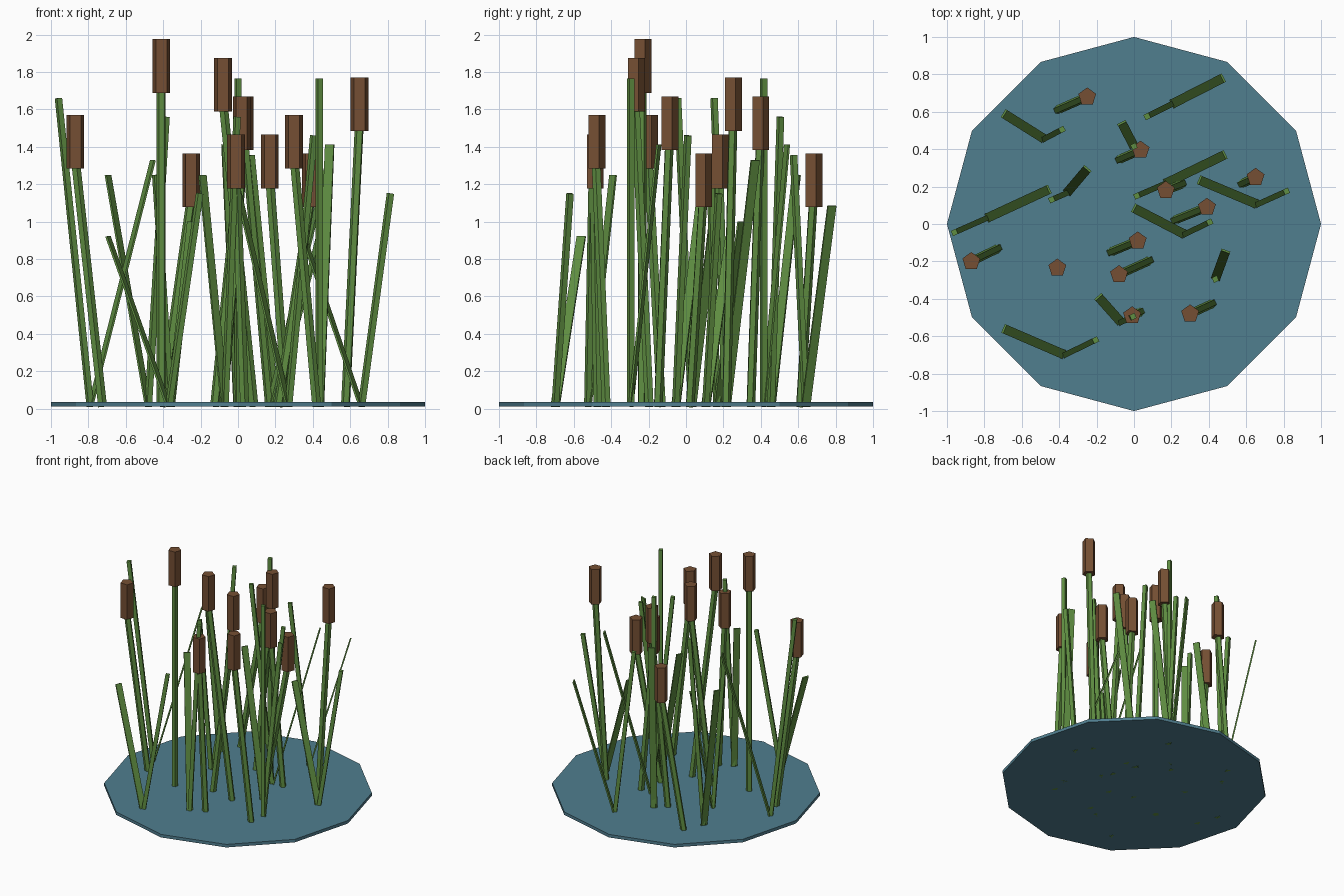
import bpy, bmesh, math
from mathutils import Vector, Matrix

if "Cube" in bpy.data.objects:
    bpy.data.objects.remove(bpy.data.objects["Cube"])


def material(name, rgb):
    m = bpy.data.materials.new(name)
    lin = [((c / 255 + 0.055) / 1.055) ** 2.4 for c in rgb]
    m.diffuse_color = (*lin, 1)
    m.use_nodes = True
    m.node_tree.nodes["Principled BSDF"].inputs["Base Color"].default_value = m.diffuse_color
    return m


GREEN = material("reed green", (96, 143, 66))
BROWN = material("cattail brown", (117, 79, 51))
WATER = material("water blue", (80, 126, 143))


def finish(bm, name, mat):
    bmesh.ops.recalc_face_normals(bm, faces=bm.faces)
    me = bpy.data.meshes.new(name)
    bm.to_mesh(me)
    bm.free()
    me.materials.append(mat)
    ob = bpy.data.objects.new(name, me)
    bpy.context.collection.objects.link(ob)
    return ob


def prism(name, mat, sides, radius, z0, z1, x=0, y=0):
    """Upright prism with one corner towards +y."""
    bm = bmesh.new()
    bmesh.ops.create_cone(bm, cap_ends=True, segments=sides, radius1=radius,
                          radius2=radius, depth=z1 - z0,
                          matrix=Matrix.Translation((x, y, (z0 + z1) / 2))
                          @ Matrix.Rotation(math.pi / 2, 4, 'Z'))
    # put a corner exactly on +y whatever the primitive's start angle
    v = max(bm.verts, key=lambda v: v.co.y)
    a = math.atan2(v.co.y - y, v.co.x - x)
    bmesh.ops.rotate(bm, cent=(x, y, 0), verts=bm.verts,
                     matrix=Matrix.Rotation(math.pi / 2 - a, 3, 'Z'))
    return finish(bm, name, mat)


def shaft(name, base, tip, section):
    """Leaning shaft; section is (along lean, across lean) points."""
    a, b = Vector(base), Vector(tip)
    d = (b - a).normalized()
    lean = Vector((d.x, d.y, 0))
    if lean.length < 0.01:
        lean = Vector((0.91, 0.41, 0))
    across = Vector((-lean.y, lean.x, 0)).normalized()
    along = across.cross(d).normalized()
    bm = bmesh.new()
    rings = [[bm.verts.new(p + along * s + across * t) for s, t in section] for p in (a, b)]
    n = len(section)
    for i in range(n):
        j = (i + 1) % n
        bm.faces.new((rings[0][i], rings[0][j], rings[1][j], rings[1][i]))
    bm.faces.new(rings[0])
    bm.faces.new(rings[1])
    return finish(bm, name, GREEN)


def rect(a, b):
    return [(-a / 2, -b / 2), (a / 2, -b / 2), (a / 2, b / 2), (-a / 2, b / 2)]


PENTAGON = [(0.025 * math.cos(math.tau * i / 5), 0.025 * math.sin(math.tau * i / 5))
            for i in range(5)]
Z0 = 0.01

# water disc
prism("pond", WATER, 12, 1.0, Z0, 0.035)

# cattails: base x, y, head x, y, head top z
cattails = [
    (-0.41, 0.61, -0.25, 0.68, 1.365), (-0.08, 0.345, 0.035, 0.395, 1.67),
    (0.575, 0.215, 0.65, 0.25, 1.77), (0.26, 0.215, 0.17, 0.18, 1.465),
    (0.215, 0.02, 0.39, 0.09, 1.365), (-0.125, -0.15, 0.02, -0.09, 1.67),
    (0.085, -0.195, -0.08, -0.27, 1.875), (-0.41, -0.235, -0.41, -0.235, 1.975),
    (-0.725, -0.13, -0.87, -0.20, 1.57), (0.42, -0.425, 0.30, -0.48, 1.57),
    (0.035, -0.47, -0.01, -0.49, 1.465),
]
for i, (bx, by, hx, hy, top) in enumerate(cattails):
    shaft(f"cattail_stem_{i + 1}", (bx, by, Z0), (hx, hy, top - 0.24), PENTAGON)
    prism(f"cattail_head_{i + 1}", BROWN, 5, 0.05, top - 0.287, top, hx, hy)

# reed pairs: base x, y, reed tip x, y, z, flat leaf tip x, y (leaf is 0.8 as high)
reeds = [
    (-0.48, 0.455, -0.385, 0.505, 1.56, -0.695, 0.59),
    (0.20, 0.64, 0.07, 0.575, 1.355, 0.475, 0.78),
    (0.0, 0.415, 0.0, 0.415, 1.765, -0.065, 0.54),
    (-0.36, 0.165, -0.44, 0.13, 1.25, -0.25, 0.295),
    (-0.79, 0.03, -0.96, -0.045, 1.66, -0.455, 0.185),
    (0.165, 0.215, 0.015, 0.15, 1.66, 0.485, 0.37),
    (0.66, 0.105, 0.815, 0.175, 1.15, 0.35, 0.235),
    (0.27, -0.055, 0.405, 0.01, 1.46, 0.0, 0.085),
    (0.435, -0.295, 0.435, -0.295, 1.765, 0.49, -0.145),
    (-0.07, -0.525, -0.005, -0.495, 1.56, -0.19, -0.39),
    (-0.37, -0.70, -0.205, -0.62, 1.15, -0.695, -0.56),
]
for i, (bx, by, rx, ry, rz, lx, ly) in enumerate(reeds):
    shaft(f"reed_{i + 1}", (bx, by, Z0), (rx, ry, rz), rect(0.03, 0.03))
    shaft(f"flat_leaf_{i + 1}", (bx, by, Z0), (lx, ly, rz * 0.8), rect(0.011, 0.05))
